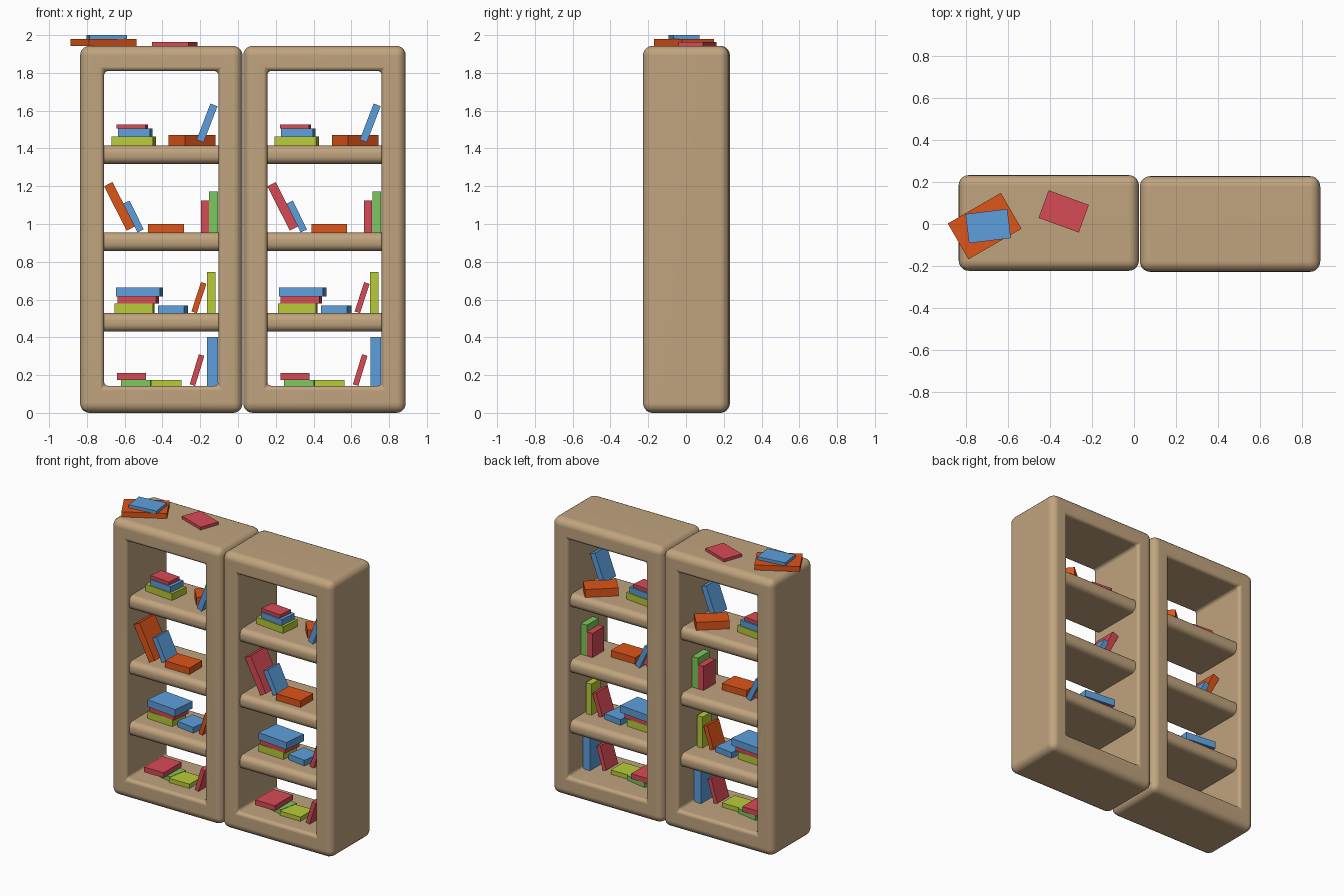
import bpy, bmesh
from math import radians, sin, cos
from mathutils import Matrix

if "Cube" in bpy.data.objects:
    bpy.data.objects.remove(bpy.data.objects["Cube"])

COLORS = {"wood": (0.53, 0.37, 0.21), "orange": (0.73, 0.09, 0.01), "blue": (0.11, 0.35, 0.72),
          "red": (0.68, 0.07, 0.09), "lime": (0.48, 0.6, 0.04), "green": (0.2, 0.58, 0.11)}
MATS = {}
for key, rgb in COLORS.items():
    MATS[key] = bpy.data.materials.new(key)
    MATS[key].diffuse_color = (*rgb, 1)


def add_object(name, bm, color):
    bmesh.ops.recalc_face_normals(bm, faces=bm.faces)
    me = bpy.data.meshes.new(name)
    bm.to_mesh(me)
    bm.free()
    me.materials.append(MATS[color])
    ob = bpy.data.objects.new(name, me)
    bpy.context.collection.objects.link(ob)
    return ob


def box(name, color, centre, size, yaw=0, tilt=0):
    bm = bmesh.new()
    bmesh.ops.create_cube(bm, size=1)
    bmesh.ops.scale(bm, vec=size, verts=bm.verts)
    ob = add_object(name, bm, color)
    ob.matrix_world = (Matrix.Translation(centre) @ Matrix.Rotation(radians(yaw), 4, 'Z')
                       @ Matrix.Rotation(radians(tilt), 4, 'Y'))
    return ob


def soften(ob, width, weighted=False):
    for p in ob.data.polygons:
        p.use_smooth = True
    m = ob.modifiers.new("bevel", 'BEVEL')
    m.width, m.segments = width, 5
    m.limit_method = 'WEIGHT' if weighted else 'ANGLE'
    ob.modifiers.new("normals", 'WEIGHTED_NORMAL')


# Case: a deep rectangular ring with rounded outer edges and a softer opening
def case(name, cx, yc):
    def loop(half, low, high, y):
        return [bm.verts.new((cx + sx * half, yc + y, z))
                for sx, z in ((-1, low), (1, low), (1, high), (-1, high))]
    bm = bmesh.new()
    of, ob = [loop(0.43, 0, 1.943, y) for y in (-0.228, 0.228)]
    nf, nb = [loop(0.303, FLOOR, 1.81, y) for y in (-0.228, 0.228)]
    for i in range(4):
        j = (i + 1) % 4
        for a, b in ((of, nf), (ob, nb), (of, ob), (nf, nb)):
            bm.faces.new((a[i], a[j], b[j], b[i]))
    layer = bm.edges.layers.float.new("bevel_weight_edge")
    out, inn = set(of + ob), set(nf + nb)
    for e in bm.edges:
        vs = set(e.verts)
        e[layer] = 1.0 if vs <= out else 0.45 if vs <= inn else 0.0
    soften(add_object(name, bm, "wood"), 0.05, weighted=True)


# Lying book on height z; returns the height of its top
def flat(name, color, x, z, length, thick, width=0.14, yaw=-6, y=-0.01):
    box(name, color, (x, y, z + thick / 2), (length, width, thick), yaw)
    return z + thick


# Standing book, tilted sideways, with its lowest edge on height z
def stand(name, color, x, z, length, thick, tilt=0, width=0.13, y=0):
    t = radians(abs(tilt))
    h = length * cos(t) + thick * sin(t)
    box(name, color, (x, y, z + h / 2), (thick, width, length), 0, tilt)


FLOOR = 0.143
TOP, MIDDLE, LOW = SHELVES = (1.416, 0.955, 0.528)

for side, cx, yc, accent in (("left", -0.406, 0.005, "orange"), ("right", 0.458, 0, "red")):
    case(side + "_case", cx, yc)
    # Shelves with rounded front and back, ends buried in the case
    for n, z in enumerate(SHELVES):
        soften(box(f"{side}_shelf_{n + 1}", "wood", (cx, yc, z - 0.049), (0.72, 0.4, 0.098)), 0.04)
    b = side + "_book_"

    # Top shelf
    z = flat(b + "top_stack_1", "lime", cx - 0.147, TOP, 0.222, 0.048)
    z = flat(b + "top_stack_2", "blue", cx - 0.139, z, 0.17, 0.041, 0.125)
    flat(b + "top_stack_3", "red", cx - 0.154, z, 0.155, 0.023, 0.105)
    flat(b + "top_flat", "orange", cx + 0.163, TOP, 0.215, 0.056, 0.13, 41, 0.06)
    stand(b + "top_leaning", "blue", cx + 0.242, TOP + 0.016, 0.205, 0.04, 21, y=-0.08)

    # Second shelf
    stand(b + "middle_leaning_1", accent, cx - 0.221, MIDDLE + 0.01, 0.263, 0.05, -27, 0.17, -0.06)
    stand(b + "middle_leaning_2", "blue", cx - 0.147, MIDDLE, 0.17, 0.037, -26, y=-0.02)
    flat(b + "middle_flat", "orange", cx + 0.025, MIDDLE, 0.19, 0.046, yaw=0, y=-0.06)
    stand(b + "middle_upright_1", "red", cx + 0.231, MIDDLE, 0.17, 0.043, y=0.02)
    stand(b + "middle_upright_2", "green", cx + 0.276, MIDDLE, 0.216, 0.046, y=0.02)

    # Third shelf
    z = flat(b + "low_stack_1", "lime", cx - 0.142, LOW, 0.203, 0.05, yaw=-3)
    z = flat(b + "low_stack_2", "red", cx - 0.123, z, 0.207, 0.037)
    flat(b + "low_stack_3", "blue", cx - 0.115, z, 0.233, 0.05, 0.17)
    flat(b + "low_flat", "blue", cx + 0.062, LOW, 0.14, 0.04, yaw=-9)
    stand(b + "low_leaning", accent, cx + 0.199, LOW, 0.163, 0.03, 18, y=-0.02)
    stand(b + "low_upright", "lime", cx + 0.264, LOW, 0.218, 0.044, width=0.1)

    # Floor of the case
    z = flat(b + "floor_stack_1", "green", cx - 0.122, FLOOR, 0.16, 0.032, yaw=-11)
    flat(b + "floor_stack_2", "red", cx - 0.157, z, 0.153, 0.036, 0.2, 0, -0.03)
    flat(b + "floor_flat", "lime", cx + 0.026, FLOOR, 0.16, 0.03, yaw=0, y=-0.04)
    stand(b + "floor_leaning", "red", cx + 0.189, FLOOR, 0.166, 0.03, 17, y=-0.05)
    stand(b + "floor_upright", "blue", cx + 0.271, FLOOR, 0.26, 0.056)

# Books lying on top of the left case
z = flat("roof_book_1", "orange", -0.712, 1.943, 0.292, 0.036, 0.197, 30)
flat("roof_book_2", "blue", -0.695, z, 0.201, 0.021, yaw=7)
flat("roof_book_3", "red", -0.335, 1.943, 0.204, 0.02, yaw=-20, y=0.06)

for m in bpy.data.materials:
    if m.users and not m.is_grease_pencil:
        m.use_nodes = True
        m.node_tree.nodes["Principled BSDF"].inputs["Base Color"].default_value = m.diffuse_color
